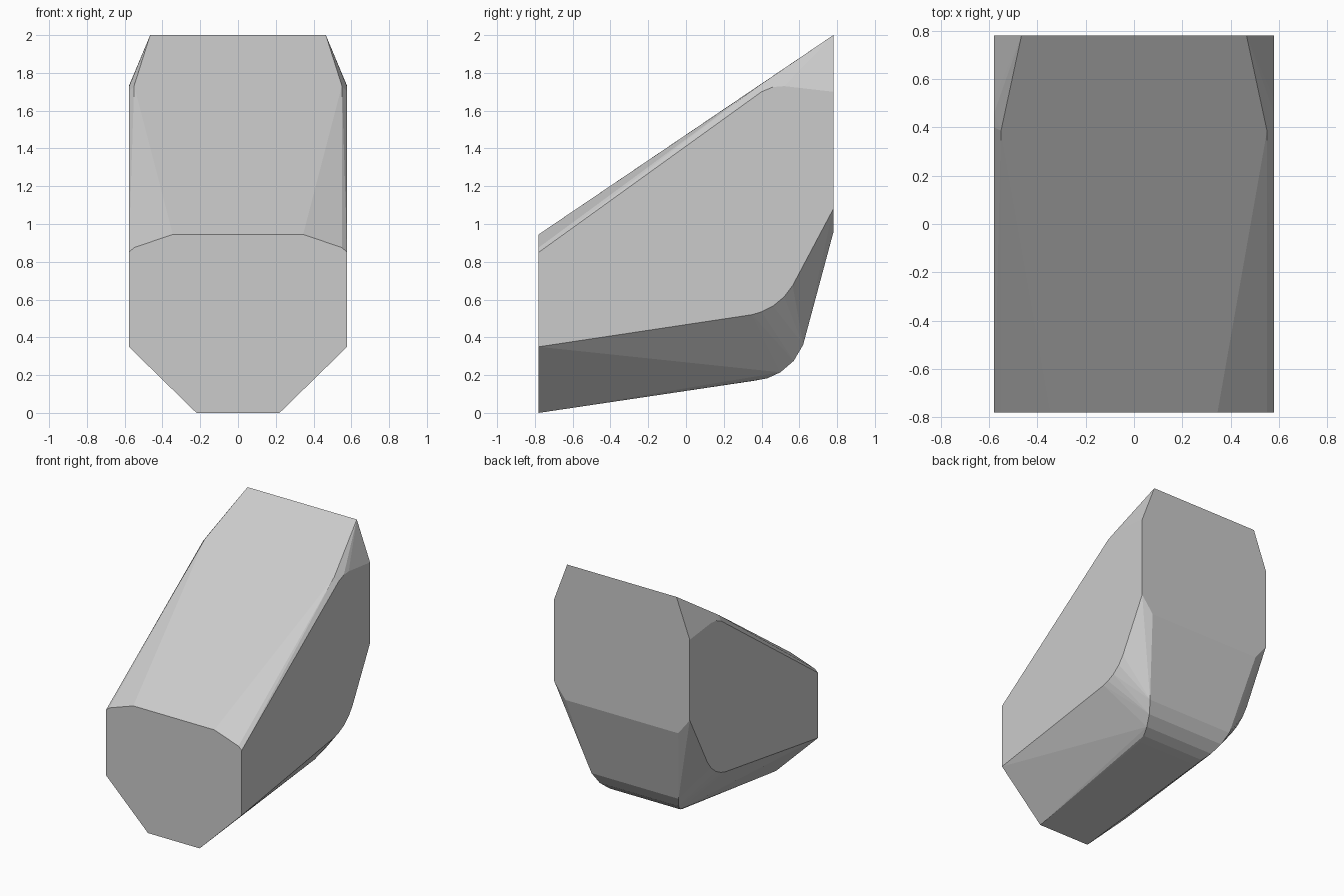
import bpy
import bmesh

cube = bpy.data.objects.get("Cube")
if cube:
    bpy.data.objects.remove(cube, do_unlink=True)

SIDE, END = 0.578, 0.78

# Front octagon outline (x, z), one half
front = [(0.345, 0.945), (0.55, 0.875), (SIDE, 0.85), (SIDE, 0.35), (0.22, 0.0)]
# Back outline (x, z), one half
back = [(0.465, 2.0), (SIDE, 1.7), (SIDE, 1.08), (0.48, 0.955)]
# Rounded corners of the flat side (y, z)
side = [(0.35, 0.52), (0.40, 0.535), (0.46, 0.565), (0.52, 0.615), (0.565, 0.675),
        (0.52, 1.73), (0.46, 1.725), (0.40, 1.70)]
# Rounded heel of the underside (x, y, z)
heel = [(0.25, 0.36, 0.17), (0.27, 0.43, 0.183), (0.30, 0.50, 0.215),
        (0.335, 0.57, 0.275), (0.37, 0.62, 0.36)]
# Roof corner where the rear chamfer starts
roof = [(0.55, 0.385, 1.732)]

half = [(x, -END, z) for x, z in front] + [(x, END, z) for x, z in back]
half += [(SIDE, y, z) for y, z in side] + heel + roof

# Faceted convex body wrapped around the mirrored outlines
bm = bmesh.new()
for x, y, z in half:
    for s in (1, -1):
        bm.verts.new((s * x, y, z))
hull = bmesh.ops.convex_hull(bm, input=bm.verts)
loose = [v for v in bm.verts if not v.link_faces]
bmesh.ops.delete(bm, geom=loose, context='VERTS')
bmesh.ops.dissolve_limit(bm, angle_limit=0.01, verts=bm.verts, edges=bm.edges)
bmesh.ops.recalc_face_normals(bm, faces=bm.faces)

mesh = bpy.data.meshes.new("faceted_body")
bm.to_mesh(mesh)
bm.free()
body = bpy.data.objects.new("faceted_body", mesh)
bpy.context.collection.objects.link(body)

# Plain grey
grey = bpy.data.materials.new("light_grey")
grey.use_nodes = True
colour = (0.6, 0.6, 0.6, 1)
grey.diffuse_color = colour
grey.node_tree.nodes["Principled BSDF"].inputs["Base Color"].default_value = colour
mesh.materials.append(grey)
